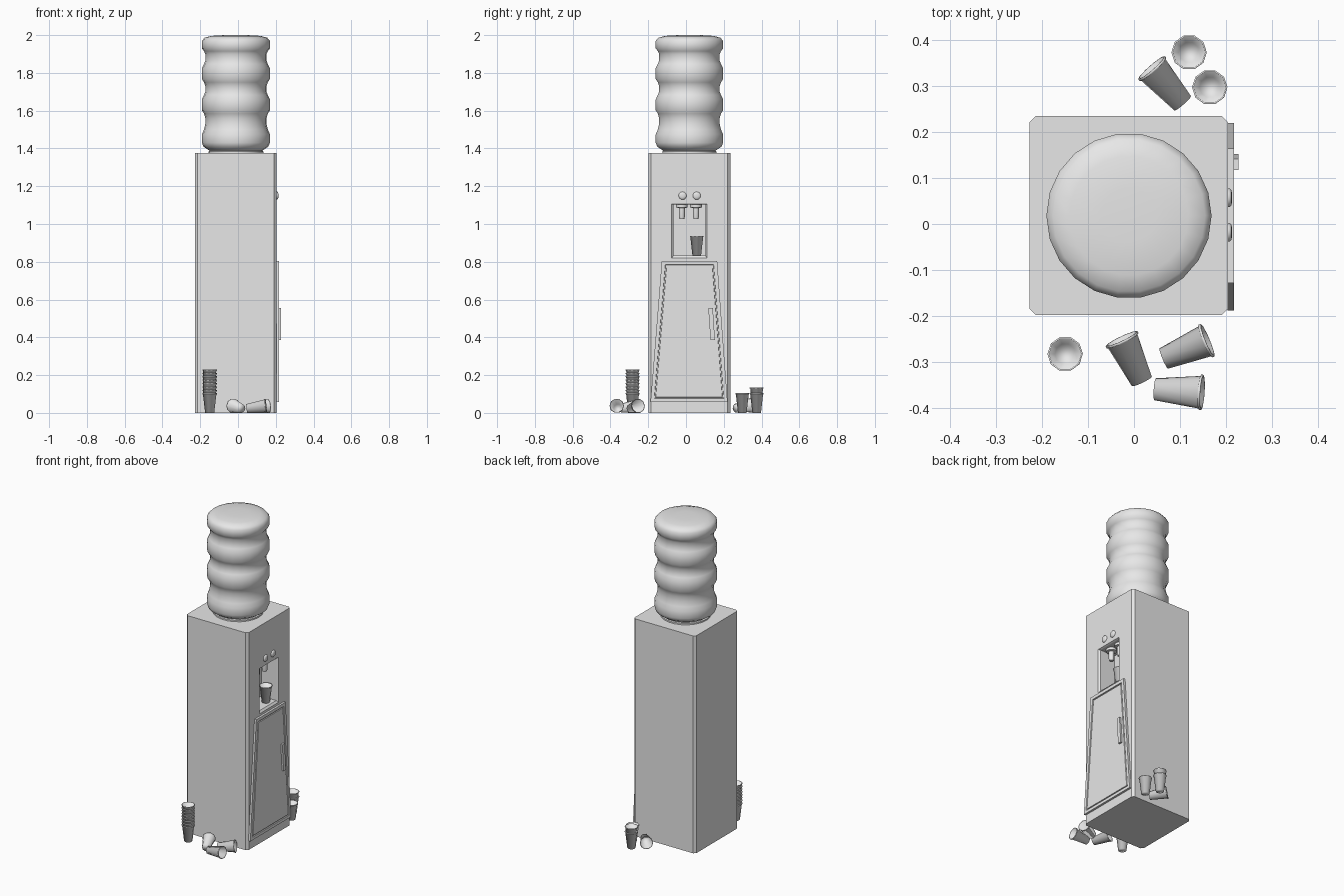
import bpy, bmesh, math
from mathutils import Vector

if "Cube" in bpy.data.objects:
    bpy.data.objects.remove(bpy.data.objects["Cube"])

grey = bpy.data.materials.new("light_grey")
grey.diffuse_color = (0.8, 0.8, 0.8, 1)
grey.use_nodes = True
grey.node_tree.nodes["Principled BSDF"].inputs["Base Color"].default_value = grey.diffuse_color


def finish(name, bm, angle=None):
    bmesh.ops.recalc_face_normals(bm, faces=bm.faces)
    me = bpy.data.meshes.new(name)
    bm.to_mesh(me)
    bm.free()
    me.materials.append(grey)
    ob = bpy.data.objects.new(name, me)
    bpy.context.collection.objects.link(ob)
    if angle:
        bpy.ops.object.select_all(action='DESELECT')
        ob.select_set(True)
        bpy.context.view_layer.objects.active = ob
        bpy.ops.object.shade_smooth_by_angle(angle=math.radians(angle))
    return ob


def loft(rings):
    """Closed solid through matching rings of points."""
    bm = bmesh.new()
    vs = [[bm.verts.new(p) for p in r] for r in rings]
    n = len(vs[0])
    for a, b in zip(vs, vs[1:]):
        for i in range(n):
            j = (i + 1) % n
            bm.faces.new((a[i], a[j], b[j], b[i]))
    bm.faces.new(vs[0][::-1])
    bm.faces.new(vs[-1])
    return bm


def lathe(name, profile, segs, angle):
    """Turn (radius, z) points about the z axis."""
    rings = [[(r * math.cos(2 * math.pi * i / segs), r * math.sin(2 * math.pi * i / segs), z)
              for i in range(segs)] for r, z in profile]
    return finish(name, loft(rings), angle)


def plate(pts, x0, x1):
    """Prism from (y, z) points between two x positions."""
    return loft([[(x, y, z) for y, z in pts] for x in (x0, x1)])


# cabinet with chamfered upright corners
X0, X1, Y0, Y1, C = -0.228, 0.205, -0.198, 0.235, 0.014
outline = [(X0 + C, Y0), (X1 - C, Y0), (X1, Y0 + C), (X1, Y1 - C),
           (X1 - C, Y1), (X0 + C, Y1), (X0, Y1 - C), (X0, Y0 + C)]
cabinet = finish("cabinet", loft([[(x, y, z) for x, y in outline] for z in (0, 1.375)]))

# dispensing niche, cut slightly tapered
inner = [(-0.066, 0.832), (0.104, 0.832), (0.104, 1.102), (-0.066, 1.102)]
outer = [(-0.076, 0.82), (0.11, 0.82), (0.11, 1.106), (-0.076, 1.106)]
cutter = finish("niche_cutter", loft([[(0.09, y, z) for y, z in inner],
                                      [(0.195, y, z) for y, z in inner],
                                      [(0.215, 2 * o[0] - i[0], 2 * o[1] - i[1])
                                       for i, o in zip(inner, outer)]]))
cutter.hide_render = True
mod = cabinet.modifiers.new("niche", 'BOOLEAN')
mod.operation = 'DIFFERENCE'
mod.solver = 'EXACT'
mod.object = cutter
bpy.context.view_layer.objects.active = cabinet
bpy.ops.object.modifier_apply(modifier=mod.name)
bpy.data.objects.remove(cutter)

# door with a grooved panel
bm = plate([(-0.188, 0.058), (0.22, 0.058), (0.165, 0.805), (-0.128, 0.805)], 0.204, 0.218)
bmesh.ops.recalc_face_normals(bm, faces=bm.faces)
front = max(bm.faces, key=lambda f: f.calc_center_median().x)
for width, depth in ((0.027, 0), (0.002, -0.006), (0.007, 0), (0.002, 0.005)):
    bmesh.ops.inset_region(bm, faces=[front], thickness=width, depth=depth)
finish("door", bm)

# door handle
finish("door_handle", plate([(0.13, 0.385), (0.153, 0.385), (0.142, 0.555), (0.118, 0.555)],
                            0.214, 0.228))

# taps and push buttons
for side, y in (("left", -0.022), ("right", 0.053)):
    tap = lathe(side + "_tap", [(0.013, 1.027), (0.016, 1.04), (0.016, 1.085), (0.031, 1.087),
                                (0.031, 1.104)], 12, 35)
    tap.location = (0.15, y, 0)
    button = lathe(side + "_button", [(0.021, -0.004), (0.021, 0.003), (0.017, 0.007),
                                      (0.008, 0.009)], 14, 60)
    button.rotation_euler = (0, math.pi / 2, 0)
    button.location = (X1, y + 0.004, 1.15)

# ribbed water bottle with its collar
bottle = lathe("water_bottle", [
    (0.135, 1.385), (0.15, 1.395), (0.172, 1.41), (0.18, 1.43), (0.18, 1.475), (0.169, 1.5),
    (0.162, 1.53), (0.162, 1.56), (0.169, 1.585), (0.18, 1.602), (0.18, 1.66), (0.169, 1.683),
    (0.162, 1.7), (0.162, 1.73), (0.169, 1.75), (0.18, 1.768), (0.18, 1.825), (0.169, 1.847),
    (0.162, 1.865), (0.162, 1.9), (0.169, 1.915), (0.18, 1.93), (0.18, 1.97), (0.166, 1.986),
    (0.13, 1.996), (0.06, 2.0)], 22, 60)
collar = lathe("bottle_collar", [(0.145, 1.37), (0.145, 1.384), (0.137, 1.39)], 22, 40)
for ob in (bottle, collar):
    ob.location = (-0.011, 0.018, 0)

# paper cups
CUP = [(0.024, 0), (0.0355, 0.098), (0.0385, 0.099), (0.0385, 0.104), (0.035, 0.104),
       (0.0225, 0.005)]


def cup(name, loc, rim=None):
    ob = lathe(name, CUP, 10, 180)
    ob.location = loc
    if rim:
        ob.rotation_euler = (Vector(rim) - Vector(loc)).to_track_quat('Z', 'Y').to_euler()


cup("niche_cup", (0.155, 0.057, 0.832))
for i in range(8):
    cup("stacked_cup", (-0.15, -0.283, i * 0.018))
for z in (0, 0.031):
    cup("back_pair_cup", (0.12, 0.374, z))
cup("back_single_cup", (0.165, 0.298, 0))
for bottom, rim in (((0.017, -0.343), (-0.026, -0.252)), ((0.065, -0.293), (0.163, -0.252)),
                    ((0.046, -0.36), (0.15, -0.367)), ((0.106, 0.263), (0.041, 0.337))):
    cup("fallen_cup", (*bottom, 0.024), (*rim, 0.038))
